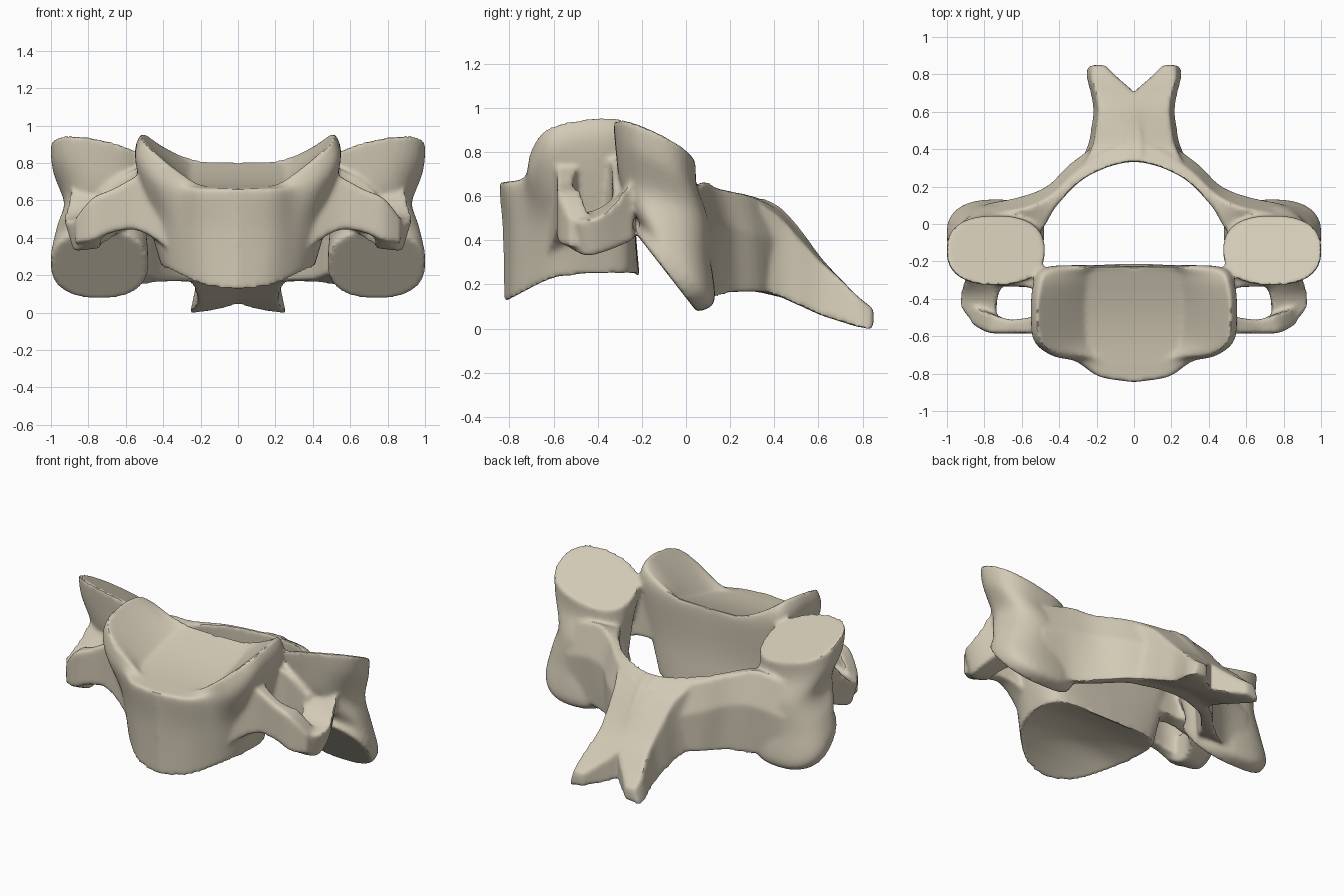
import bpy, bmesh, math
from mathutils import Vector

cube = bpy.data.objects.get("Cube")
if cube:
    bpy.data.objects.remove(cube, do_unlink=True)

bone = bpy.data.materials.new("bone beige")
bone.use_nodes = True
bone.diffuse_color = (0.65, 0.59, 0.465, 1)
bsdf = bone.node_tree.nodes["Principled BSDF"]
bsdf.inputs["Base Color"].default_value = bone.diffuse_color
bsdf.inputs["Roughness"].default_value = 0.8

bm = bmesh.new()


def spline(points, steps=5):
    """Catmull-Rom resampling of a list of number tuples."""
    out, last = [], len(points) - 1
    for i in range(last):
        a, b, c, d = (points[min(max(i + k, 0), last)] for k in (-1, 0, 1, 2))
        for s in range(steps):
            t = s / steps
            out.append(tuple(
                q + t / 2 * (r - p + t * (2*p - 5*q + 4*r - w + t * (3*q - p - 3*r + w)))
                for p, q, r, w in zip(a, b, c, d)))
    return out + [tuple(points[last])]


def add_part(part):
    """Weld a part into a closed shell and add it to the bone."""
    bmesh.ops.remove_doubles(part, verts=part.verts, dist=0.0005)
    bmesh.ops.recalc_face_normals(part, faces=part.faces)
    mesh = bpy.data.meshes.new("part")
    part.to_mesh(mesh)
    part.free()
    bm.from_mesh(mesh)
    bpy.data.meshes.remove(mesh)


def skin(part, rows):
    grid = [[part.verts.new(p) for p in row] for row in rows]
    for r, s in zip(grid, grid[1:]):
        for i in range(len(r) - 1):
            part.faces.new((r[i], r[i + 1], s[i + 1], s[i]))
    return grid


def loft(rings, mirrored=True):
    """Closed tube through rings of points, repeated on the other side."""
    for side in ((1, -1) if mirrored else (1,)):
        part = bmesh.new()
        rows = [[(side * p[0], p[1], p[2]) for p in list(r) + [r[0]]] for r in rings]
        grid = skin(part, rows)
        for end in (grid[0], grid[-1]):
            part.faces.new(end[:-1])
        add_part(part)


def bar_x(sections):
    """Bar running along x: (x, front, back, top, bottom)."""
    loft([[(x, f, t), (x, b, t), (x, b, u), (x, f, u)]
          for x, f, b, t, u in spline(sections)])


def bar_y(sections, flare):
    """Bar running along y: (y, inner, outer, top, bottom, outer drop)."""
    loft([[(i, y, t), (o, y, t - d), (o + flare, y, u), (i, y, u + 0.015)]
          for y, i, o, t, u, d in spline(sections)])


def rounded(value):
    """Push a sine or cosine outward so that ovals become squarer."""
    return math.copysign(abs(value) ** 0.82, value)


# Vertebral body: half outlines from front centre to back centre
lower = [(0, -.825, .115), (.16, -.785, .135), (.28, -.70, .18), (.365, -.60, .225),
         (.40, -.50, .24), (.41, -.40, .25), (.40, -.31, .25), (.35, -.25, .25),
         (.22, -.22, .24), (0, -.21, .235)]
middle = [(0, -.83, .42), (.18, -.79, .43), (.30, -.71, .45), (.40, -.63, .49),
          (.46, -.55, .5), (.48, -.45, .5), (.47, -.35, .5), (.43, -.26, .5),
          (.28, -.235, .5), (0, -.23, .5)]
shoulder = [(0, -.845, .62), (.185, -.815, .62), (.31, -.735, .64), (.44, -.70, .70),
            (.535, -.62, .79), (.55, -.48, .83), (.54, -.33, .84), (.48, -.235, .82),
            (.28, -.22, .76), (0, -.225, .75)]
rim = [(0, -.845, .665), (.18, -.815, .665), (.30, -.73, .69), (.41, -.70, .82),
       (.50, -.63, .91), (.52, -.48, .95), (.505, -.33, .96), (.46, -.25, .92),
       (.28, -.225, .83), (0, -.23, .805)]
levels = [spline(o) for o in (lower, middle, shoulder, rim)]
columns = [spline(c, 8) for c in zip(*levels)]
body = bmesh.new()
for side in (1, -1):
    skin(body, [[(side * max(x, 0), y, z) for x, y, z in c] for c in columns])
top_rows, bottom_rows = [], []
steps = [k / 12 for k in range(-12, 13)]
for low, high in zip(levels[0], levels[-1]):
    x, y, z = high
    depth = (y + .845) / .62
    centre = min(z, .665 + .14 * depth - .03 * math.sin(math.pi * depth))
    top_rows.append([(max(x, 0) * s, y, centre + (z - centre)
                      * max(abs(s) - .5, 0) * 2) for s in steps])
    x, y, z = low
    hollow = .06 * math.sin(math.pi * min(max((y + .825) / .615, 0), 1))
    bottom_rows.append([(max(x, 0) * s, y, z + hollow * (1 - s * s)) for s in steps])
skin(body, top_rows)
skin(body, bottom_rows)
add_part(body)

# Articular pillars: tilted ovals from the lower facet to the upper facet
# (centre x, y, z, half width, side rise, half depth, back drop)
ovals = [(.74, -.09, .255, .26, 0, .14, -.18), (.74, -.04, .30, .26, 0, .17, -.175),
         (.73, -.07, .44, .24, 0, .18, -.11), (.715, -.10, .58, .215, .01, .20, -.08),
         (.735, -.135, .73, .255, .035, .185, -.09), (.74, -.142, .84, .264, .055, .187, -.09)]
angles = [math.tau * k / 32 for k in range(32)]
loft([[Vector((x, y, z)) + rounded(math.cos(a)) * Vector((w, 0, r))
       + rounded(math.sin(a)) * Vector((0, d, b)) for a in angles]
      for x, y, z, w, r, d, b in spline(ovals)])

# Laminae: one arch closing the canal
# (inner top, outer top, outer middle, outer low, inner low)
half_arch = [
    ((.62, -.08, .58), (.74, .06, .63), (.78, .11, .42), (.76, .11, .18), (.62, -.04, .28)),
    ((.495, -.03, .62), (.57, .09, .67), (.61, .145, .46), (.58, .13, .14), (.49, .0, .22)),
    ((.41, .10, .635), (.435, .16, .635), (.46, .205, .46), (.43, .22, .16), (.40, .14, .18)),
    ((.245, .255, .615), (.27, .31, .59), (.31, .345, .42), (.28, .36, .165), (.25, .28, .17))]
crown = [((0, .33, .595), (0, .44, .53), (0, .52, .36), (0, .48, .13), (0, .355, .16))]
mirror_arch = [tuple((-x, y, z) for x, y, z in q) for q in reversed(half_arch)]
flat = [sum(q, ()) for q in half_arch + crown + mirror_arch]
loft([[f[i:i + 3] for i in range(0, 15, 3)] for f in spline(flat)], mirrored=False)

# Spinous process: two horns overlapping at the centre and parting at the tip
bar_y([(.34, -.04, .255, .595, .17, .03), (.43, -.04, .215, .55, .14, .05),
       (.52, -.03, .20, .45, .10, .05), (.61, -.02, .19, .325, .06, .02),
       (.70, .0, .205, .225, .03, 0), (.78, .085, .225, .145, .005, 0),
       (.85, .155, .22, .09, -.005, 0)], flare=.03)

# Transverse processes: front bar, outer floor and pedicle ring the foramen
bar_x([(.36, -.63, -.46, .78, .33), (.47, -.60, -.48, .77, .41),
       (.56, -.585, -.50, .72, .445), (.67, -.585, -.51, .66, .43),
       (.78, -.58, -.47, .61, .385), (.87, -.53, -.44, .50, .37)])
bar_y([(-.55, .73, .83, .53, .38, .04), (-.46, .735, .92, .53, .33, .04),
       (-.36, .72, .925, .57, .35, .04), (-.24, .64, .89, .68, .40, 0)], flare=-.05)
bar_x([(.40, -.42, -.25, .82, .48), (.54, -.345, -.24, .77, .47),
       (.64, -.335, -.17, .72, .44), (.74, -.33, -.12, .64, .43)])

# Fuse everything into one bone and soften the joints
mesh = bpy.data.meshes.new("vertebra")
bm.to_mesh(mesh)
bm.free()
mesh.materials.append(bone)
vertebra = bpy.data.objects.new("vertebra", mesh)
bpy.context.collection.objects.link(vertebra)
remesh = vertebra.modifiers.new("fuse", 'REMESH')
remesh.mode = 'VOXEL'
remesh.voxel_size = 0.012
soften = vertebra.modifiers.new("soften", 'SMOOTH')
soften.factor = 0.5
soften.iterations = 10
bpy.ops.object.select_all(action='DESELECT')
vertebra.select_set(True)
bpy.context.view_layer.objects.active = vertebra
bpy.ops.object.convert(target='MESH')
bpy.ops.object.shade_smooth_by_angle(angle=math.radians(35))
